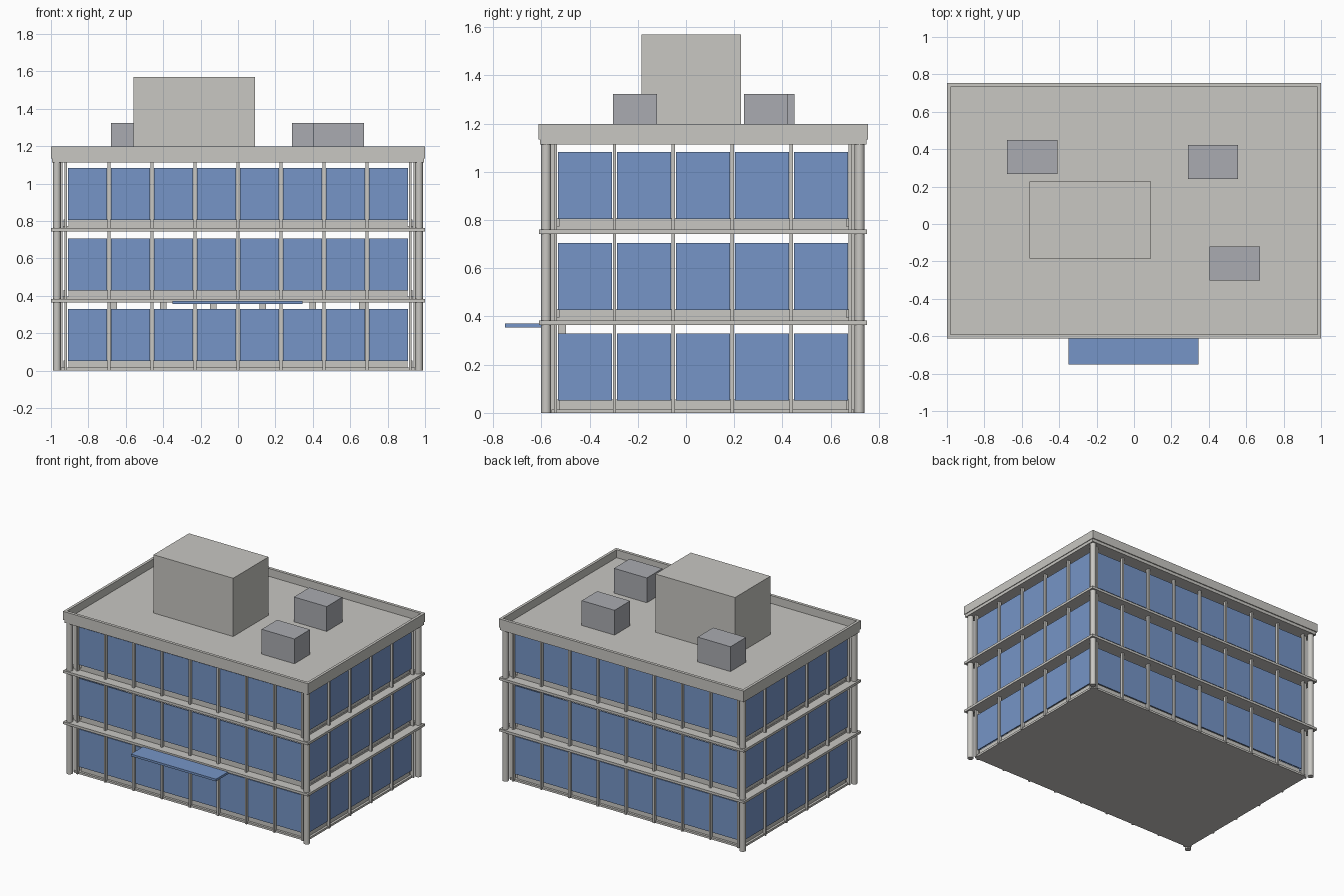
import bpy, bmesh
from mathutils import Matrix, Vector

cube = bpy.data.objects.get("Cube")
if cube:
    bpy.data.objects.remove(cube, do_unlink=True)


def material(name, rgb):
    m = bpy.data.materials.new(name)
    m.use_nodes = True
    m.diffuse_color = (*rgb, 1)
    m.node_tree.nodes["Principled BSDF"].inputs["Base Color"].default_value = (*rgb, 1)
    return m


CONCRETE = material("warm grey concrete", (0.58, 0.57, 0.54))
GLASS = material("blue glass", (0.18, 0.30, 0.57))
METAL = material("cool grey metal", (0.40, 0.41, 0.44))


def finish(name, bm, mat):
    mesh = bpy.data.meshes.new(name)
    bm.to_mesh(mesh)
    bm.free()
    mesh.materials.append(mat)
    ob = bpy.data.objects.new(name, mesh)
    bpy.context.collection.objects.link(ob)
    return ob


def add_box(bm, x, y, z):
    """Box from (min, max) ranges on each axis."""
    size = [r[1] - r[0] for r in (x, y, z)]
    mid = Vector([(r[0] + r[1]) / 2 for r in (x, y, z)])
    bmesh.ops.create_cube(bm, size=1, matrix=Matrix.Translation(mid) @ Matrix.Diagonal((*size, 1)))


def boxes(name, mat, *ranges):
    bm = bmesh.new()
    for r in ranges:
        add_box(bm, *r)
    return finish(name, bm, mat)


YC = 0.07                  # middle of the building in depth
GX, GY = 0.945, 0.622      # half distances of the facade planes
FLOORS = (0.0, 0.375, 0.753)
SLAB_Y = (-0.61, 0.75)


def around(u, v, side):
    """Ranges for a piece: u along the facade, v outward from its plane."""
    if side in ("front", "back"):
        s = -1 if side == "front" else 1
        return u, tuple(sorted(YC + s * (GY + d) for d in v))
    s = -1 if side == "right" else 1
    return tuple(sorted(s * (GX + d) for d in v)), (YC + u[0], YC + u[1])


# Floor slabs with a slightly raised inner floor
boxes("ground_slab", CONCRETE, ((-0.95, 0.95), (-0.557, 0.697), (0, 0.015)))
for i, z in enumerate(FLOORS[1:], 1):
    boxes(f"floor_slab_{i}", CONCRETE,
          ((-1, 1), SLAB_Y, (z - 0.01, z + 0.008)),
          ((-0.935, 0.935), (-0.54, 0.68), (z + 0.008, z + 0.02)))

# Roof slab and parapet
boxes("roof_slab", CONCRETE, ((-0.995, 0.995), (-0.605, 0.748), (1.113, 1.14)))
boxes("parapet", CONCRETE,
      ((-1, 1), (-0.612, -0.59), (1.135, 1.198)),
      ((-1, 1), (0.733, 0.755), (1.135, 1.198)),
      ((-1, -0.98), (-0.59, 0.733), (1.135, 1.198)),
      ((0.98, 1), (-0.59, 0.733), (1.135, 1.198)))

# Facades: glass panes, mullions and low sill walls
for side in ("front", "back", "right", "left"):
    wide = side in ("front", "back")
    count, pitch, pane = (8, 0.23, 0.208) if wide else (5, 0.2445, 0.224)
    half = count * pitch / 2
    panes, bars, sills = [], [], []
    for i in range(count + 1):
        u = -half + i * pitch
        bars.append((*around((u - 0.007, u + 0.007), (-0.007, 0.015), side), (0, 1.115)))
        if i < count:
            mid = u + pitch / 2
            for z in FLOORS:
                panes.append((*around((mid - pane / 2, mid + pane / 2), (-0.005, 0.002), side),
                              (z + 0.052, z + 0.33)))
    for z in FLOORS:
        sills.append((*around((0.015 - half, half - 0.015), (-0.03, -0.012), side), (z + 0.01, z + 0.055)))
    boxes(side + "_windows", GLASS, *panes)
    boxes(side + "_mullions", CONCRETE, *bars)
    boxes(side + "_sills", CONCRETE, *sills)

# Round corner columns
bm = bmesh.new()
for sx in (-1, 1):
    for sy in (-1, 1):
        bmesh.ops.create_cone(bm, cap_ends=True, segments=24, radius1=0.021, radius2=0.021, depth=1.12,
                              matrix=Matrix.Translation((sx * 0.968, YC + sy * 0.65, 0.56)))
columns = finish("corner_columns", bm, CONCRETE)
bpy.context.view_layer.objects.active = columns
columns.select_set(True)
bpy.ops.object.shade_smooth_by_angle()

# Row of posts behind the ground floor front glazing
posts = []
for i in range(6):
    x = -0.665 + i * 0.266
    posts.append(((x - 0.017, x + 0.017), (-0.53, -0.497), (0.015, 0.366)))
boxes("entrance_posts", CONCRETE, *posts)

# Entrance canopy
boxes("entrance_canopy", GLASS, ((-0.35, 0.345), (-0.75, -0.6), (0.355, 0.371)))

# Rooftop block and equipment
boxes("rooftop_block", CONCRETE, ((-0.56, 0.09), (-0.185, 0.228), (1.135, 1.57)))
for i, (x, y) in enumerate(((-0.678, 0.268), (0.288, 0.24), (0.405, -0.303)), 1):
    boxes(f"rooftop_unit_{i}", METAL, ((x, x + 0.268), (y, y + 0.182), (1.135, 1.323)))
